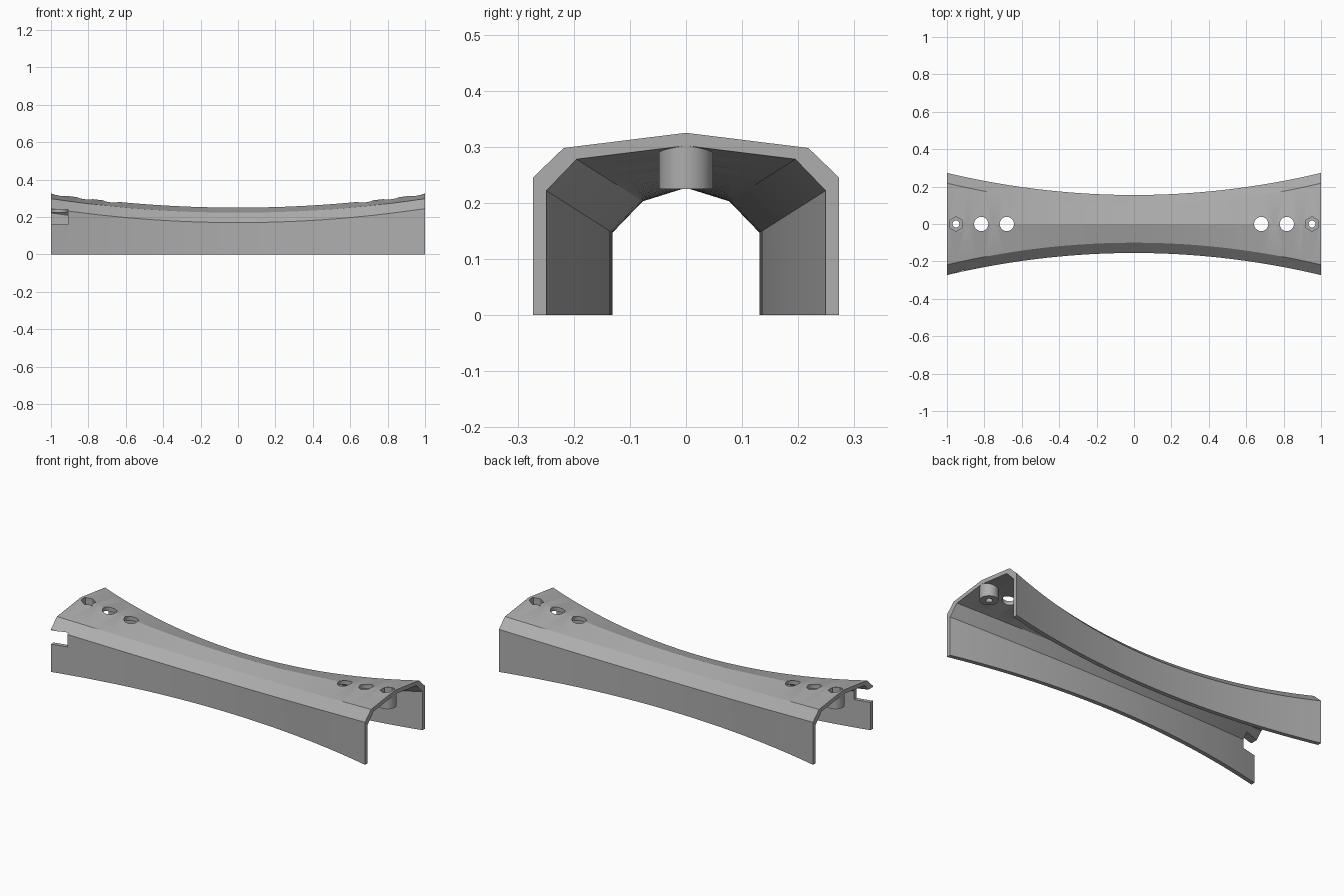
import bpy, bmesh, math

if "Cube" in bpy.data.objects:
    bpy.data.objects.remove(bpy.data.objects["Cube"])

grey = bpy.data.materials.new("mid grey")
grey.diffuse_color = (0.42, 0.42, 0.42, 1)
grey.use_nodes = True
grey.node_tree.nodes["Principled BSDF"].inputs["Base Color"].default_value = grey.diffuse_color


def make(name, bm, helper=False):
    bmesh.ops.recalc_face_normals(bm, faces=bm.faces)
    me = bpy.data.meshes.new(name)
    bm.to_mesh(me)
    bm.free()
    me.materials.append(grey)
    ob = bpy.data.objects.new(name, me)
    bpy.context.collection.objects.link(ob)
    ob.hide_render = helper
    if helper:
        ob.display_type = 'WIRE'
    return ob


def cylinder(name, x, r, z0, z1, sides=40, helper=True):
    bm = bmesh.new()
    bmesh.ops.create_cone(bm, cap_ends=True, segments=sides, radius1=r, radius2=r, depth=z1 - z0)
    bmesh.ops.translate(bm, verts=bm.verts, vec=(x, 0, (z0 + z1) / 2))
    return make(name, bm, helper)


def boolean(ob, tool, op='DIFFERENCE'):
    m = ob.modifiers.new(tool.name, 'BOOLEAN')
    m.object, m.operation, m.solver = tool, op, 'EXACT'


def arch(name, half, steps=40, helper=False):
    """Sweep a half profile, mirrored, along a path that pinches at the middle."""
    loop = half + [(-y, z) for y, z in reversed(half) if y > 0]
    bm = bmesh.new()
    rings = []
    for i in range(steps + 1):
        x = -1 + 2 * i / steps
        k = 1 - x * x
        ring = []
        for y, z in loop:
            side = (y > 0) - (y < 0)
            ring.append(bm.verts.new((x, y - side * 0.118 * k, z - 0.075 * k if z > 0 else z)))
        rings.append(ring)
    n = len(loop)
    for a, b in zip(rings, rings[1:]):
        for j in range(n):
            bm.faces.new((a[j], a[(j + 1) % n], b[(j + 1) % n], b[j]))
    bm.faces.new(rings[0])
    bm.faces.new(rings[-1])
    return make(name, bm, helper)


# Thin channel cover: outer profile, then inner profile
outer = [(0.273, 0), (0.273, 0.245), (0.218, 0.298), (0, 0.325)]
inner = [(0.249, 0), (0.249, 0.222), (0.195, 0.278), (0, 0.302)]
loop_half = outer[:3]
bm = bmesh.new()
steps = 40
section = outer + [(-y, z) for y, z in reversed(outer[:3])]
section_in = inner + [(-y, z) for y, z in reversed(inner[:3])]
rings = []
for i in range(steps + 1):
    x = -1 + 2 * i / steps
    k = 1 - x * x
    rings.append([[bm.verts.new((x, y - ((y > 0) - (y < 0)) * 0.118 * k,
                                 z - 0.075 * k if z > 0 else 0)) for y, z in s]
                  for s in (section, section_in)])
for (ao, ai), (bo, bi) in zip(rings, rings[1:]):
    for j in range(6):
        bm.faces.new((ao[j], ao[j + 1], bo[j + 1], bo[j]))
        bm.faces.new((ai[j], bi[j], bi[j + 1], ai[j + 1]))
    for j in (0, 6):
        bm.faces.new((ao[j], bo[j], bi[j], ai[j]))
for o, n in (rings[0], rings[-1]):
    for j in range(6):
        bm.faces.new((o[j], o[j + 1], n[j + 1], n[j]))
cover = make("cover", bm)

# Screw bosses under the roof at both ends, then pockets and holes
for s in (-1, 1):
    boss = cylinder("boss", s * 0.952, 0.048, 0.225, 0.31)
    boolean(cover, boss, 'UNION')
for s in (-1, 1):
    boolean(cover, cylinder("nut_pocket", s * 0.952, 0.039, 0.25, 0.4, 6))
    boolean(cover, cylinder("screw_hole", s * 0.952, 0.018, 0.1, 0.4, 24))
    for x in (0.68, 0.817):
        boolean(cover, cylinder("roof_hole", s * x, 0.038, 0.1, 0.5))

# Cable notch in the front wall at the left end
bm = bmesh.new()
bmesh.ops.create_cube(bm, size=1)
for v in bm.verts:
    v.co = (-0.98 + v.co.x * 0.14, -0.26 + v.co.y * 0.16, 0.2 + v.co.z * 0.08)
boolean(cover, make("notch_cutter", bm, True))

# Apply the cuts and drop the helpers
dg = bpy.context.evaluated_depsgraph_get()
final = bpy.data.meshes.new_from_object(cover.evaluated_get(dg))
cover.modifiers.clear()
cover.data = final
for ob in list(bpy.data.objects):
    if ob != cover:
        bpy.data.objects.remove(ob)
bpy.context.view_layer.objects.active = cover
cover.select_set(True)
bpy.ops.object.shade_smooth_by_angle(angle=math.radians(20))
